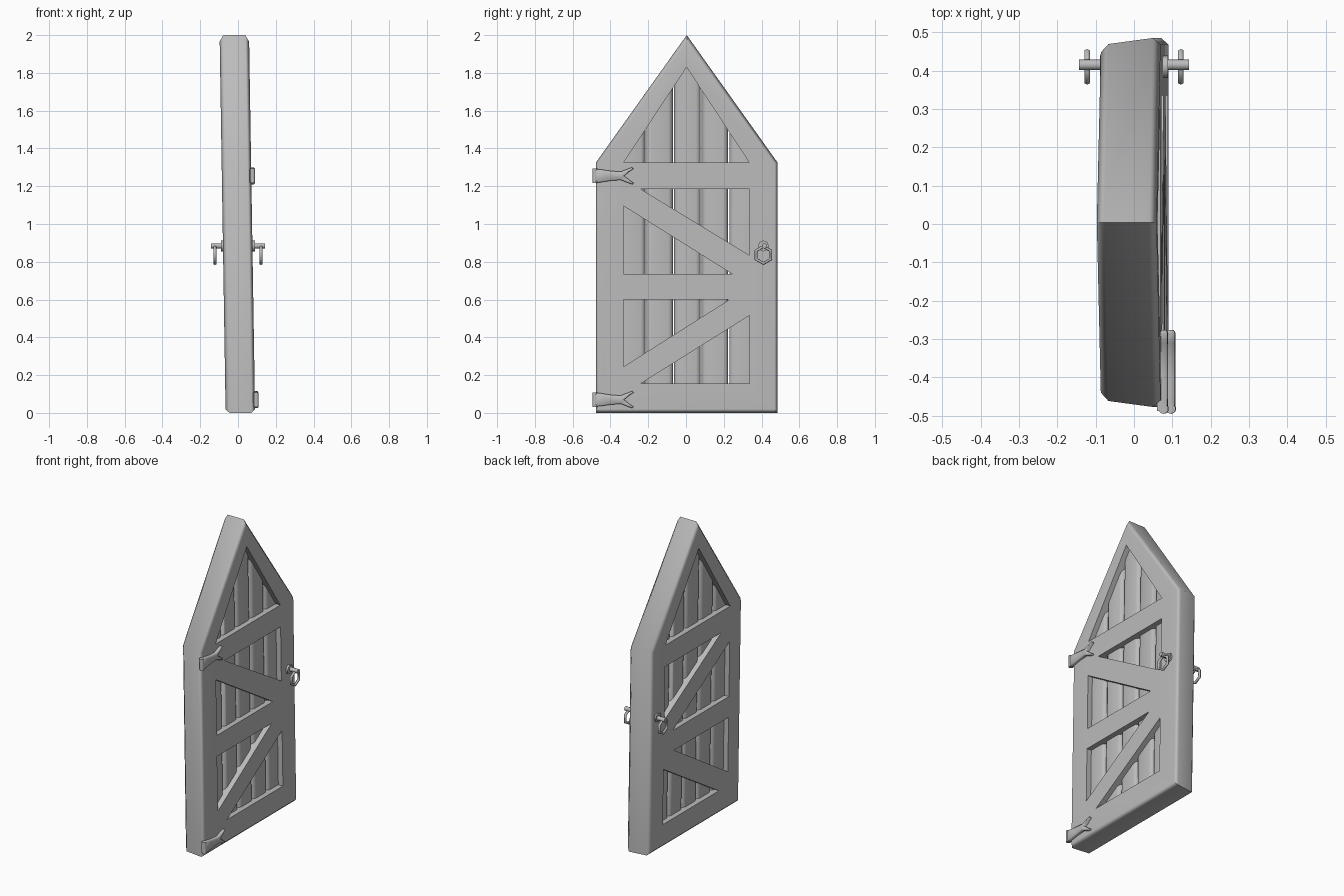
import bpy, bmesh, math
from mathutils import Matrix

cube = bpy.data.objects.get("Cube")
if cube:
    bpy.data.objects.remove(cube, do_unlink=True)

grey = bpy.data.materials.new("plain_grey")
grey.use_nodes = True
grey.diffuse_color = (0.5, 0.5, 0.5, 1)
grey.node_tree.nodes["Principled BSDF"].inputs["Base Color"].default_value = (0.5, 0.5, 0.5, 1)

HALF = 0.078                      # half thickness of the door


def lean_shift(z):
    return 0.0125 - 0.016 * z     # the door leans slightly


def finish(name, bm, angle=50, lean=True):
    """Turn a bmesh into a smooth-shaded object."""
    if lean:
        for v in bm.verts:
            v.co.x += lean_shift(v.co.z)
    bmesh.ops.recalc_face_normals(bm, faces=bm.faces)
    mesh = bpy.data.meshes.new(name)
    bm.to_mesh(mesh)
    bm.free()
    mesh.materials.append(grey)
    obj = bpy.data.objects.new(name, mesh)
    bpy.context.collection.objects.link(obj)
    smooth(obj, angle)
    return obj


def smooth(obj, angle):
    bpy.ops.object.select_all(action='DESELECT')
    obj.select_set(True)
    bpy.context.view_layer.objects.active = obj
    bpy.ops.object.shade_smooth_by_angle(angle=math.radians(angle))


def prism(points, x0, x1):
    """Extrude a (y, z) outline from x0 to x1."""
    bm = bmesh.new()
    face = bm.faces.new([bm.verts.new((x0, y, z)) for y, z in points])
    ext = bmesh.ops.extrude_face_region(bm, geom=[face])
    for v in ext["geom"]:
        if isinstance(v, bmesh.types.BMVert):
            v.co.x = x1
    bmesh.ops.recalc_face_normals(bm, faces=bm.faces)
    return bm


def bevel(bm, edges, width, segments=1):
    bmesh.ops.bevel(bm, geom=edges, offset=width, segments=segments,
                    profile=0.5, affect='EDGES', clamp_overlap=True)


# Frame: chamfered gabled slab, slightly wider on its hinge face
outline = [(-0.477, 0), (0.485, 0), (0.485, 1.325), (0.004, 2), (-0.477, 1.325)]
bm = prism(outline, -HALF, HALF)
rim = [e for e in bm.edges if abs(e.verts[0].co.x - e.verts[1].co.x) < 1e-5]
bevel(bm, rim, 0.02)
for v in bm.verts:
    v.co.y *= 1 + 0.28 * (v.co.x - 0.058)
frame = finish("door_frame", bm)

# Openings left between the rails and diagonal braces
openings = [
    [(-0.33, 1.325), (0.335, 1.325), (0.003, 1.83)],
    [(-0.24, 1.185), (0.335, 1.185), (0.335, 0.835)],
    [(-0.33, 1.095), (-0.33, 0.735), (0.245, 0.735)],
    [(-0.33, 0.60), (0.23, 0.60), (-0.33, 0.245)],
    [(0.335, 0.515), (0.335, 0.155), (-0.24, 0.155)],
]
for points in openings:
    cutter = finish("opening_cutter", prism(points, -0.3, 0.3))
    cutter.hide_render = True
    cut = frame.modifiers.new("cut", 'BOOLEAN')
    cut.operation = 'DIFFERENCE'
    cut.solver = 'EXACT'
    cut.object = cutter
    bpy.context.view_layer.objects.active = frame
    bpy.ops.object.modifier_apply(modifier=cut.name)
    bpy.data.objects.remove(cutter, do_unlink=True)
smooth(frame, 50)
frame.modifiers.new("even_shading", 'WEIGHTED_NORMAL').keep_sharp = True


# Planks: rounded boards filling the openings
def plank_top(y):
    return 1.93 - 1.42 * abs(y)


for i in range(5):
    mid = 0.007 + (i - 2) * 0.146
    y0, y1 = mid - 0.07, mid + 0.07
    bm = prism([(y0, 0.08), (y1, 0.08), (y1, plank_top(y1)), (y0, plank_top(y0))],
               -0.045, 0.045)
    long_edges = [e for e in bm.edges
                  if abs(e.verts[0].co.y - e.verts[1].co.y) < 1e-5
                  and abs(e.verts[0].co.z - e.verts[1].co.z) > 0.1]
    bevel(bm, long_edges, 0.025, 3)
    finish(f"plank_{i + 1}", bm, 60)

# Hinges: forked straps with a rolled knuckle
half_strap = [(-0.488, 0.036), (-0.45, 0.034), (-0.40, 0.026), (-0.345, 0.022),
              (-0.31, 0.036), (-0.285, 0.045), (-0.277, 0.038), (-0.30, 0.022)]
strap = half_strap + [(-0.328, 0)] + [(y, -z) for y, z in reversed(half_strap)]
for name, z in (("lower", 0.07), ("upper", 1.255)):
    bm = prism([(y, z + h) for y, h in strap], HALF - 0.01, HALF + 0.018)
    front = [e for e in bm.edges if all(v.co.x > HALF for v in e.verts)]
    bevel(bm, front, 0.004)
    finish(f"{name}_hinge_strap", bm)
    bm = bmesh.new()
    bmesh.ops.create_cone(bm, cap_ends=True, segments=10, radius1=0.013,
                          radius2=0.013, depth=0.076,
                          matrix=Matrix.Translation((HALF + 0.007, -0.482, z)))
    finish(f"{name}_hinge_knuckle", bm)


# Handles: collar, spindle, end cap and hexagonal pull ring on both faces
def rod(name, x, y, z, radius, length):
    bm = bmesh.new()
    place = Matrix.Translation((x, y, z)) @ Matrix.Rotation(math.pi / 2, 4, 'Y')
    bmesh.ops.create_cone(bm, cap_ends=True, segments=8, radius1=radius,
                          radius2=radius, depth=length, matrix=place)
    finish(name, bm, lean=False)


def pull_ring(name, x, y, z, radius, thick):
    bm = bmesh.new()
    rows = []
    for i in range(6):
        a = i * math.pi / 3 + math.pi / 6
        row = []
        for j in range(6):
            b = j * math.pi / 3
            r = radius + thick * math.cos(b)
            row.append(bm.verts.new((x + thick * math.sin(b),
                                     y + r * math.cos(a), z + r * math.sin(a))))
        rows.append(row)
    for i in range(6):
        for j in range(6):
            k, m = (i + 1) % 6, (j + 1) % 6
            bm.faces.new((rows[i][j], rows[k][j], rows[k][m], rows[i][m]))
    finish(name, bm, 65, lean=False)


for name, side in (("left", 1), ("right", -1)):
    rod(f"{name}_handle_collar", side * 0.08, 0.41, 0.884, 0.029, 0.018)
    rod(f"{name}_handle_spindle", side * 0.105, 0.415, 0.884, 0.014, 0.078)
    pull_ring(f"{name}_pull_ring", side * 0.122, 0.41, 0.836, 0.045, 0.0085)
